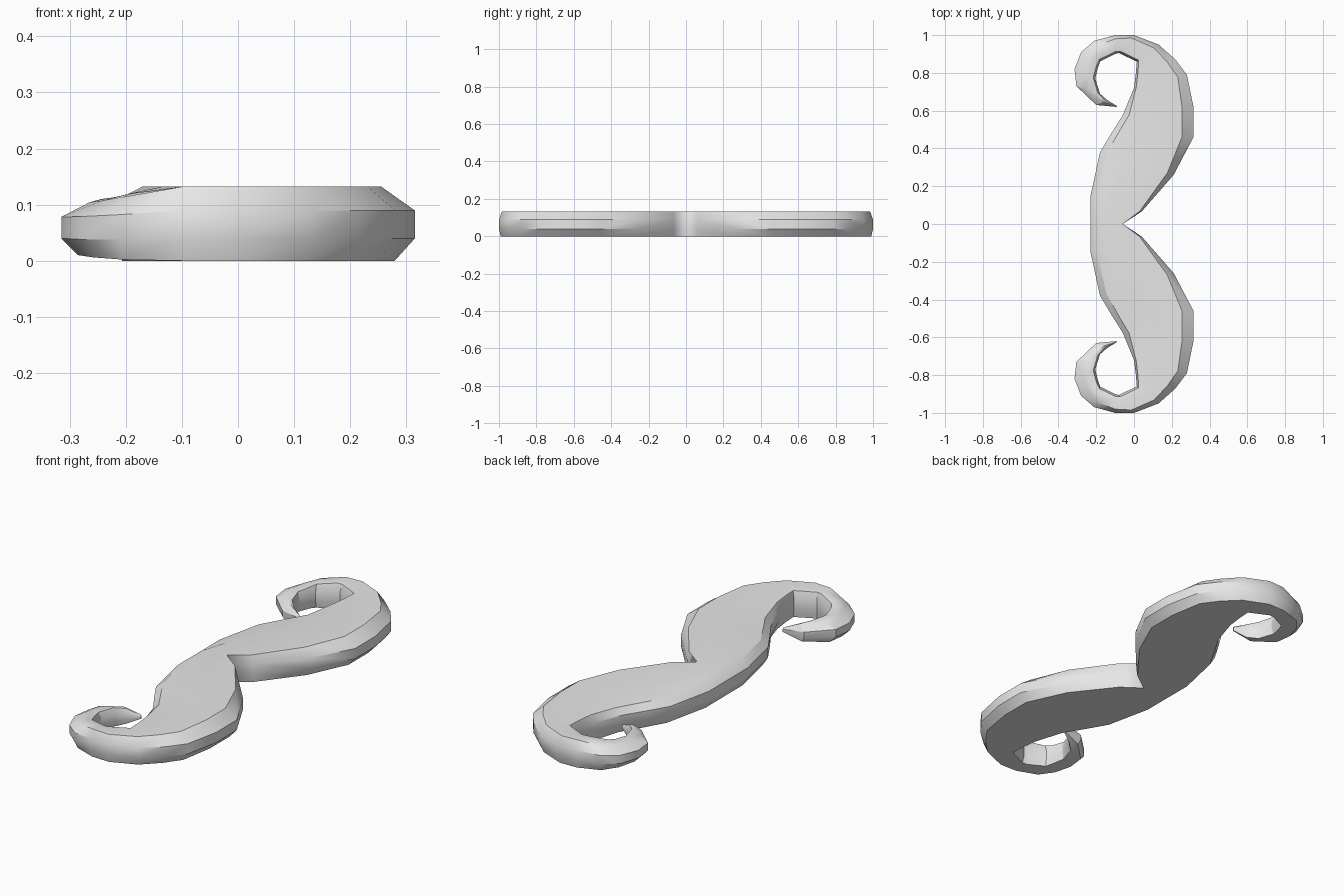
import bpy
import bmesh
import math
from mathutils import Vector

default_cube = bpy.data.objects.get("Cube")
if default_cube:
    bpy.data.objects.remove(default_cube, do_unlink=True)

# Single plain grey material
grey = bpy.data.materials.new("plain grey")
grey.use_nodes = True
grey.diffuse_color = (0.8, 0.8, 0.8, 1)
grey.node_tree.nodes["Principled BSDF"].inputs["Base Color"].default_value = grey.diffuse_color

# Stations from the middle to the curled tip:
# inner edge (x, y), outer edge (x, y), outer bevel width
stations = [
    ((-.23, 0), (-.06, 0), 0),
    ((-.23, .15), (.04, .065), .01),
    ((-.18, .38), (.21, .26), .035),
    ((-.12, .48), (.315, .46), .06),
    ((-.06, .575), (.315, .62), .06),
    ((0, .72), (.28, .79), .05),
    ((.01, .8), (.22, .87), .045),
    ((.015, .86), (.13, .95), .03),
    ((-.08, .905), (0, 1), .02),
    ((-.1, .9), (-.1, 1), .02),
    ((-.18, .86), (-.21, .97), .03),
    ((-.19, .83), (-.28, .91), .05),
    ((-.205, .77), (-.315, .82), .055),
    ((-.18, .69), (-.305, .73), .05),
    ((-.14, .655), (-.2, .63), .025),
    ((-.09, .625), (-.092, .62), 0),
]
FULL_TOP = .132
CURL_START = 9
curl_tops = [.132, .12, .113, .11, .108, .098, .07]
curl_bottoms = [0, .002, .006, .01, .012, .022, .05]


def section(index, inner, outer, bevel):
    """Return the closed cross-section loop at one station."""
    a, b = Vector(inner), Vector(outer)
    across = b - a
    width = across.length
    across.normalize()
    in_curl = index >= CURL_START
    top = curl_tops[index - CURL_START] if in_curl else FULL_TOP
    bottom = curl_bottoms[index - CURL_START] if in_curl else 0
    on_body = index < 5
    inner_bevel = min(.035 if on_body else .012, width * .2)
    inner_top = top - (.013 if on_body else .004)
    low = bottom + (top - bottom) * .3
    high = bottom + (top - bottom) * .68
    outline = [
        (inner_bevel * .7, bottom),
        (0, low),
        (0, high),
        (inner_bevel, inner_top),
        (max(width * .35, inner_bevel), top),
        (width - bevel, top - (.006 if index > CURL_START else 0)),
        (width, high),
        (width, low),
        (width - bevel * .6, bottom),
    ]
    return [(*(a + across * distance), z) for distance, z in outline]


# Loft one half of the moustache through its sections
bm = bmesh.new()
rings = [[bm.verts.new(point) for point in section(i, *station)]
         for i, station in enumerate(stations)]
for ring, following in zip(rings, rings[1:]):
    for j in range(len(ring)):
        k = (j + 1) % len(ring)
        bm.faces.new((ring[j], ring[k], following[k], following[j]))
bm.faces.new(rings[-1])
bmesh.ops.remove_doubles(bm, verts=bm.verts, dist=.0005)
bmesh.ops.recalc_face_normals(bm, faces=bm.faces)

mesh = bpy.data.meshes.new("moustache")
bm.to_mesh(mesh)
bm.free()
mesh.materials.append(grey)
moustache = bpy.data.objects.new("moustache", mesh)
bpy.context.collection.objects.link(moustache)

# Smooth shading that keeps the bevel creases sharp
bpy.ops.object.select_all(action="DESELECT")
moustache.select_set(True)
bpy.context.view_layer.objects.active = moustache
bpy.ops.object.shade_smooth_by_angle(angle=math.radians(30))

# Mirror across the middle to make the other half
mirror = moustache.modifiers.new("mirror halves", "MIRROR")
mirror.use_axis = (False, True, False)
mirror.use_clip = True
